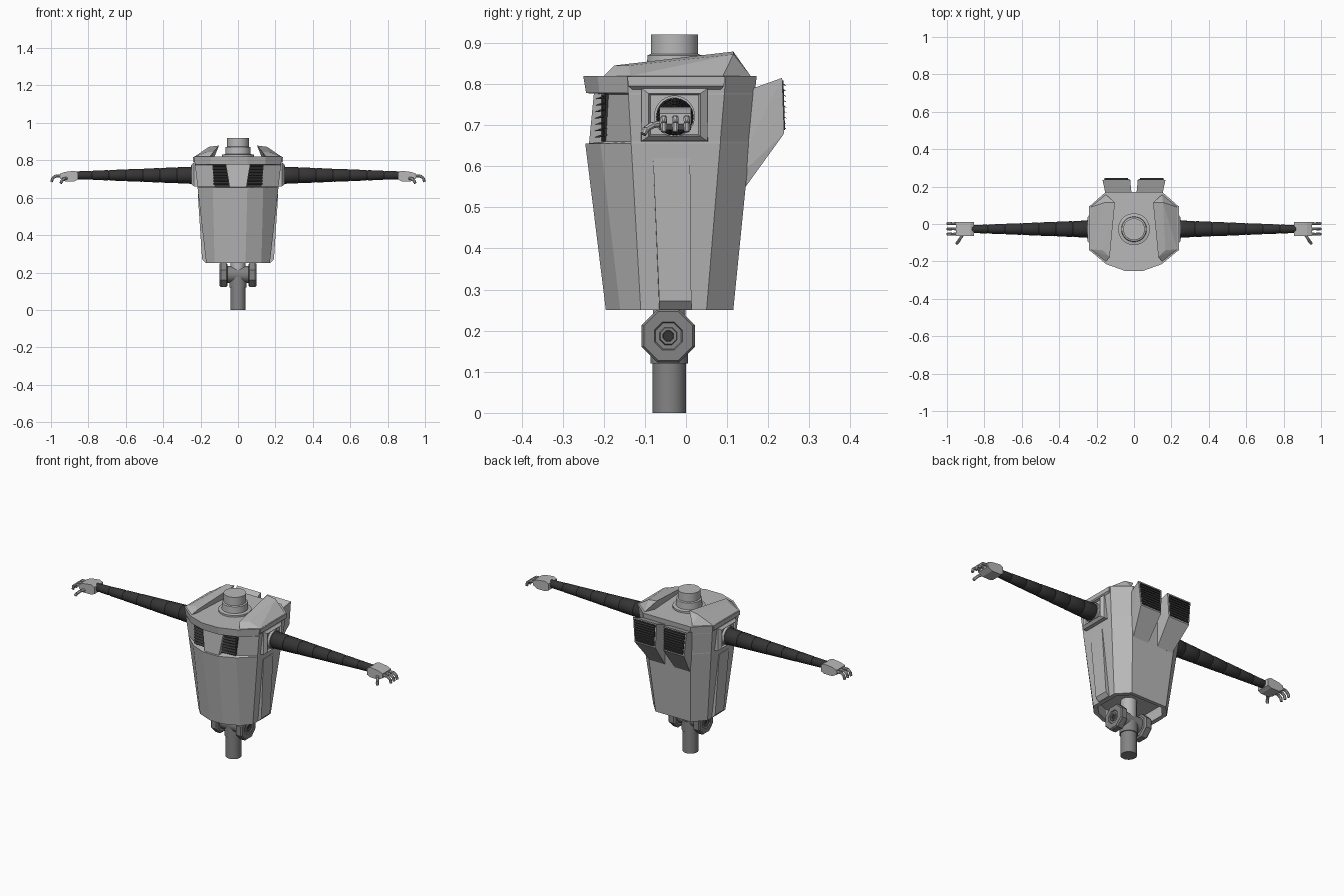
import bpy, bmesh, math
from mathutils import Vector

if "Cube" in bpy.data.objects:
    bpy.data.objects.remove(bpy.data.objects["Cube"])


def material(name, v):
    m = bpy.data.materials.new(name)
    m.diffuse_color = (v, v, v, 1)
    m.use_nodes = True
    m.node_tree.nodes["Principled BSDF"].inputs["Base Color"].default_value = m.diffuse_color
    return m


GREY = material("light grey", 0.48)
METAL = material("joint grey", 0.23)
DARK = material("dark rubber", 0.035)


def finish(name, bm, mat, angle=None):
    bmesh.ops.recalc_face_normals(bm, faces=bm.faces)
    me = bpy.data.meshes.new(name)
    bm.to_mesh(me)
    bm.free()
    me.materials.append(mat)
    if angle:
        me.shade_smooth()
        me.set_sharp_from_angle(angle=math.radians(angle))
    ob = bpy.data.objects.new(name, me)
    bpy.context.collection.objects.link(ob)
    return ob


def loft(name, rings, mat, angle=None):
    """Skin a list of equally long closed rings and cap both ends."""
    bm = bmesh.new()
    vs = [[bm.verts.new(p) for p in r] for r in rings]
    n = len(rings[0])
    for a, b in zip(vs, vs[1:]):
        for i in range(n):
            j = (i + 1) % n
            bm.faces.new((a[i], a[j], b[j], b[i]))
    bm.faces.new(vs[0])
    bm.faces.new(vs[-1])
    return finish(name, bm, mat, angle)


def hull(name, pts, mat):
    bm = bmesh.new()
    for p in pts:
        bm.verts.new(p)
    out = bmesh.ops.convex_hull(bm, input=bm.verts)
    bmesh.ops.delete(bm, geom=[v for v in out["geom_interior"] if isinstance(v, bmesh.types.BMVert)], context='VERTS')
    bmesh.ops.dissolve_limit(bm, angle_limit=0.02, verts=bm.verts, edges=bm.edges)
    return finish(name, bm, mat)


def spin(name, origin, axis, profile, sides, mat, angle=35):
    """Revolve (distance, radius) pairs around an axis."""
    axis = Vector(axis).normalized()
    u = axis.orthogonal().normalized()
    w = axis.cross(u)
    rings = []
    for t, r in profile:
        c = Vector(origin) + axis * t
        rings.append([c + r * (u * math.cos(a) + w * math.sin(a))
                      for a in [2 * math.pi * (i + 0.5) / sides for i in range(sides)]])
    return loft(name, rings, mat, angle)


def rod(name, a, b, r0, r1, mat, sides=8):
    d = Vector(b) - Vector(a)
    return spin(name, a, d, [(0, r0), (d.length, r1)], sides, mat)


def ring(z, half):
    pts = [(x, y, z) for x, y in half]
    return pts + [(-x, y, z) for x, y in reversed(half)]


def mid(a, b, t):
    return tuple(p + (q - p) * t for p, q in zip(a, b))


# Torso: faceted taper, hollow underside, recessed vent band, top lip
base = [(.04, -.195), (.125, -.16), (.17, -.11), (.17, .05), (.11, .115)]
top = [(.05, -.25), (.148, -.215), (.235, -.143), (.235, .097), (.15, .172)]
hold = [mid(a, b, .71) for a, b in zip(base, top)]
band_top = [mid(a, b, .92) for a, b in zip(base, top)]
hold[0] = (.05, -.245)
hold[1] = (.135, -.208)
band_top[0] = (.05, -.243)
inner = [(x * .87, -.035 + (y + .035) * .87) for x, y in base]
low_in = [(.05, -.2), (.125, -.195)] + hold[2:]
high_in = [(.05, -.2), (.135, -.19)] + band_top[2:]
loft("torso", [ring(.31, inner), ring(.25, inner), ring(.25, base), ring(.655, hold),
               ring(.66, low_in), ring(.775, high_in), ring(.778, band_top), ring(.82, top)], GREY)

# Centre block between the front vents
hull("vent_divider", [(s * x, y, z) for s in (1, -1) for x, y, z in
                      [(.045, -.236, .655), (.065, -.224, .778), (.045, -.19, .655), (.065, -.19, .778)]], GREY)

# Neck
spin("neck", (0, -.028, .815), (0, 0, 1),
     [(0, .085), (.015, .085), (.018, .068), (.055, .066), (.058, .058), (.105, .058)], 32, GREY)

for s, side in ((1, "right"), (-1, "left")):
    # Front vent: dark backing with slats
    hull(side + "_vent_back", [(s * x, y, z) for x, y, z in
         [(.045, -.206, .66), (.125, -.199, .66), (.065, -.206, .775), (.138, -.195, .775),
          (.045, -.19, .66), (.125, -.18, .66), (.065, -.19, .775), (.138, -.18, .775)]], DARK)
    for i in range(7):
        z = .67 + i * .0155
        hull(side + "_vent_slat", [(s * x, y, z + dz) for x, y, dz in
             [(.05, -.223, 0), (.05, -.2, .009), (.05, -.2, .004),
              (.13, -.212, 0), (.13, -.19, .009), (.13, -.19, .004)]], DARK)

    # Sloped shoulder cover on the deck
    hull(side + "_shoulder_cover", [(s * x, y, z) for x, y, z in
         [(.15, -.2, .82), (.232, -.135, .82), (.232, .09, .82), (.15, .157, .82), (.125, .1, .82), (.14, -.165, .82),
          (.168, -.14, .845), (.13, -.175, .845), (.102, .115, .879), (.155, .115, .872)]], GREY)

    # Shoulder socket: tapered frame, round collar, dark bore
    frame = [[(s * x, -.028 + sy * hy, .725 + sz * hz) for sy, sz in ((-1, -1), (1, -1), (1, 1), (-1, 1))]
             for x, hy, hz in ((.195, .082, .066), (.236, .08, .064), (.249, .063, .052), (.238, .058, .048))]
    loft(side + "_socket_frame", frame, GREY)
    spin(side + "_socket_collar", (s * .23, -.028, .722), (s, 0, 0),
         [(0, .05), (.022, .05), (.022, .044), (.01, .044)], 24, GREY)

    # Overhang above the socket
    hull(side + "_socket_brow", [(s * x, y, z) for x, y, z in
         [(.2, -.143, .82), (.2, .095, .82), (.24, -.143, .818), (.24, .095, .818), (.24, -.14, .795),
          (.24, .092, .795), (.225, -.125, .782), (.225, .08, .782), (.2, -.125, .782), (.2, .08, .782)]], GREY)

    # Raised long side panel with a chamfered foot
    hull(side + "_side_panel", [(s * x, y, z) for x, y, z in
         [(.215, -.08, .62), (.215, .01, .62), (.192, -.065, .272), (.192, .013, .272), (.174, -.065, .252),
          (.174, .013, .252), (.16, -.065, .252), (.16, .013, .252), (.19, -.08, .62), (.19, .01, .62)]], GREY)

    # Segmented arm sleeve
    prof = []
    for i in range(7):
        x0, x1 = .235 + i * .091, .235 + (i + 1) * .091
        r = .046 - i * .0037
        prof += [(x0, r - .003), (x0 + .006, r), (x1 - .006, r - .003), (x1, r - .006)]
    spin(side + "_arm", (0, -.027, .72), (s, 0, 0), prof, 20, DARK)

    # Hand: wrist block, palm, curled fingers and thumb
    palm = [[(s * x, y, z) for y, z in ((-.064, z0), (.012, z0), (.012, z1), (-.064, z1))]
            for x, z0, z1 in ((.855, .697, .735), (.875, .688, .744), (.925, .688, .738), (.952, .703, .728))]
    loft(side + "_palm", palm, GREY)
    for k, y in enumerate((-.054, -.026, .002)):
        path = [(.945, .716), (.975, .716), (.992, .704), (.997, .684)]
        for p, q in zip(path, path[1:]):
            rod(side + "_finger_%d" % (k + 1), (s * p[0], y, p[1]), (s * q[0], y, q[1]), .0085, .0075, GREY)
    tp = [(.915, -.055, .704), (.932, -.082, .7), (.942, -.098, .69), (.948, -.104, .678)]
    for p, q in zip(tp, tp[1:]):
        rod(side + "_thumb", (s * p[0], p[1], p[2]), (s * q[0], q[1], q[2]), .009, .0075, GREY)

    # Back exhaust pod with louvres
    hull(side + "_back_pod", [(s * x, y, z) for x, y, z in
         [(.012, .15, .785), (.15, .15, .785), (.03, .145, .55), (.125, .145, .55), (.03, .10, .55),
          (.125, .10, .55), (.02, .234, .815), (.168, .234, .815), (.025, .239, .68), (.155, .239, .68)]], GREY)
    hull(side + "_louvre_back", [(s * x, y, z) for x, y, z in
         [(.028, .23, .808), (.16, .23, .808), (.032, .23, .688), (.149, .23, .688),
          (.028, .237, .808), (.16, .237, .808), (.032, .241, .688), (.149, .241, .688)]], DARK)
    for i in range(9):
        z = .69 + i * .0132
        xo = .147 + i * .0013
        hull(side + "_louvre", [(s * x, y, z + dz) for x in (.032, xo)
                                for y, dz in ((.245, 0), (.232, .009), (.232, .003))], DARK)

    # Hip joint disc: bevelled octagon with stepped hub and bore
    hub = (0, -.043, .187)
    spin(side + "_hip_disc", hub, (s, 0, 0),
         [(.055, .06), (.062, .07), (.092, .07), (.099, .064), (.099, .037), (.094, .034),
          (.094, .023), (.099, .021), (.099, .014), (.09, .013)], 8, METAL, None)
    spin(side + "_hip_bore", hub, (s, 0, 0), [(.085, .0125), (.0945, .0125)], 16, DARK)

# Hip axle, upper stub and post
spin("hip_axle", (-.06, -.043, .19), (1, 0, 0), [(0, .045), (.12, .045)], 24, METAL)
rod("hip_stub", (0, -.041, .2), (0, -.041, .315), .04, .04, GREY, 24)
spin("hip_collar", (0, -.041, .12), (0, 0, 1), [(0, .046), (.06, .046)], 24, METAL)
rod("post", (0, -.041, 0), (0, -.041, .15), .041, .041, METAL, 24)
